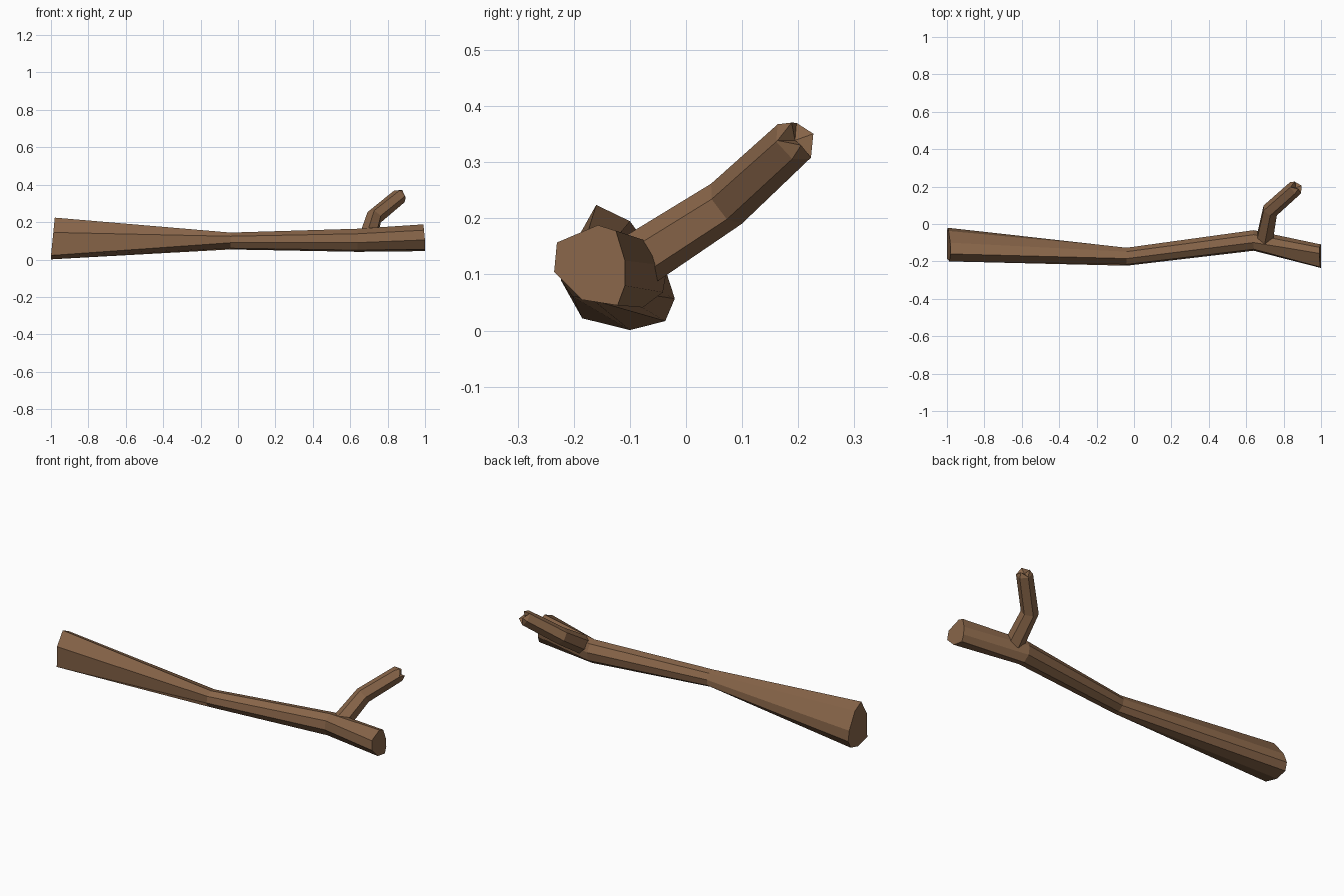
import bpy, bmesh, math
from mathutils import Vector

if "Cube" in bpy.data.objects:
    bpy.data.objects.remove(bpy.data.objects["Cube"])

bark = bpy.data.materials.new("brown bark")
bark.diffuse_color = (0.245, 0.130, 0.066, 1)
bark.use_nodes = True
bark.node_tree.nodes["Principled BSDF"].inputs["Base Color"].default_value = bark.diffuse_color


def oval(x, y, z, ry, rz, turn=0, sides=8):
    """Ring across the trunk, starting at the top and running towards -y."""
    ring = []
    for i in range(sides):
        a = math.tau * i / sides + turn
        ring.append(Vector((x, y - ry * math.sin(a), z + rz * math.cos(a))))
    return ring


def tilted(centre, axis, r, sides=6, turn=0.0):
    """Regular ring square to an axis."""
    axis = Vector(axis).normalized()
    u = axis.cross(Vector((1, 0, 0))).normalized()
    v = axis.cross(u)
    return [Vector(centre) + r * (u * math.cos(math.tau * i / sides + turn)
            + v * math.sin(math.tau * i / sides + turn)) for i in range(sides)]


def loft(name, rings, dent=None):
    """Skin a list of rings; the last cap can be dented to a broken end."""
    bm = bmesh.new()
    loops = [[bm.verts.new(p) for p in ring] for ring in rings]
    n = len(loops[0])
    for a, b in zip(loops, loops[1:]):
        for i in range(n):
            j = (i + 1) % n
            bm.faces.new((a[i], a[j], b[j], b[i]))
    bm.faces.new(loops[0])
    if dent is None:
        bm.faces.new(loops[-1])
    else:
        c = bm.verts.new(dent)
        for i in range(n):
            bm.faces.new((loops[-1][i], loops[-1][(i + 1) % n], c))
    bmesh.ops.recalc_face_normals(bm, faces=bm.faces)
    me = bpy.data.meshes.new(name)
    bm.to_mesh(me)
    bm.free()
    me.materials.append(bark)
    ob = bpy.data.objects.new(name, me)
    bpy.context.collection.objects.link(ob)


# Trunk: irregular sawn ends (y, z) joined through a thin bent middle
thick_end = [(-0.16, 0.224), (-0.20, 0.145), (-0.185, 0.022), (-0.10, 0.001),
             (-0.037, 0.017), (-0.02, 0.057), (-0.037, 0.11), (-0.10, 0.195)]
far_end = [(-0.157, 0.188), (-0.23, 0.157), (-0.235, 0.105), (-0.185, 0.055),
           (-0.122, 0.045), (-0.109, 0.08), (-0.109, 0.125), (-0.125, 0.178)]
loft("trunk", [
    [Vector((-1 + 0.1 * max(0, z - 0.02), y, z)) for y, z in thick_end],
    oval(-0.04, -0.175, 0.099, 0.049, 0.046, 0.2),
    oval(0.64, -0.088, 0.103, 0.056, 0.063, 0.2),
    [Vector((1 - 0.1 * max(0, z - 0.1), y, z)) for y, z in far_end],
])

# Side branch: rises from the trunk, bends, ends in a splintered tip
base, bend, tip = Vector((0.695, -0.10, 0.115)), Vector((0.728, 0.072, 0.226)), Vector((0.862, 0.192, 0.337))
d1, d2 = (bend - base).normalized(), (tip - bend).normalized()
end = tilted(tip, d2, 0.042)
splinter = [p + d2 * (0.026 if i % 2 else 0.004) + (tip - p) * (0.35 if i % 2 else 0)
            for i, p in enumerate(end)]
loft("branch", [
    tilted(base, d1, 0.05),
    tilted(bend, d1 + d2, 0.045),
    end,
    splinter,
], dent=tip + d2 * 0.004)
